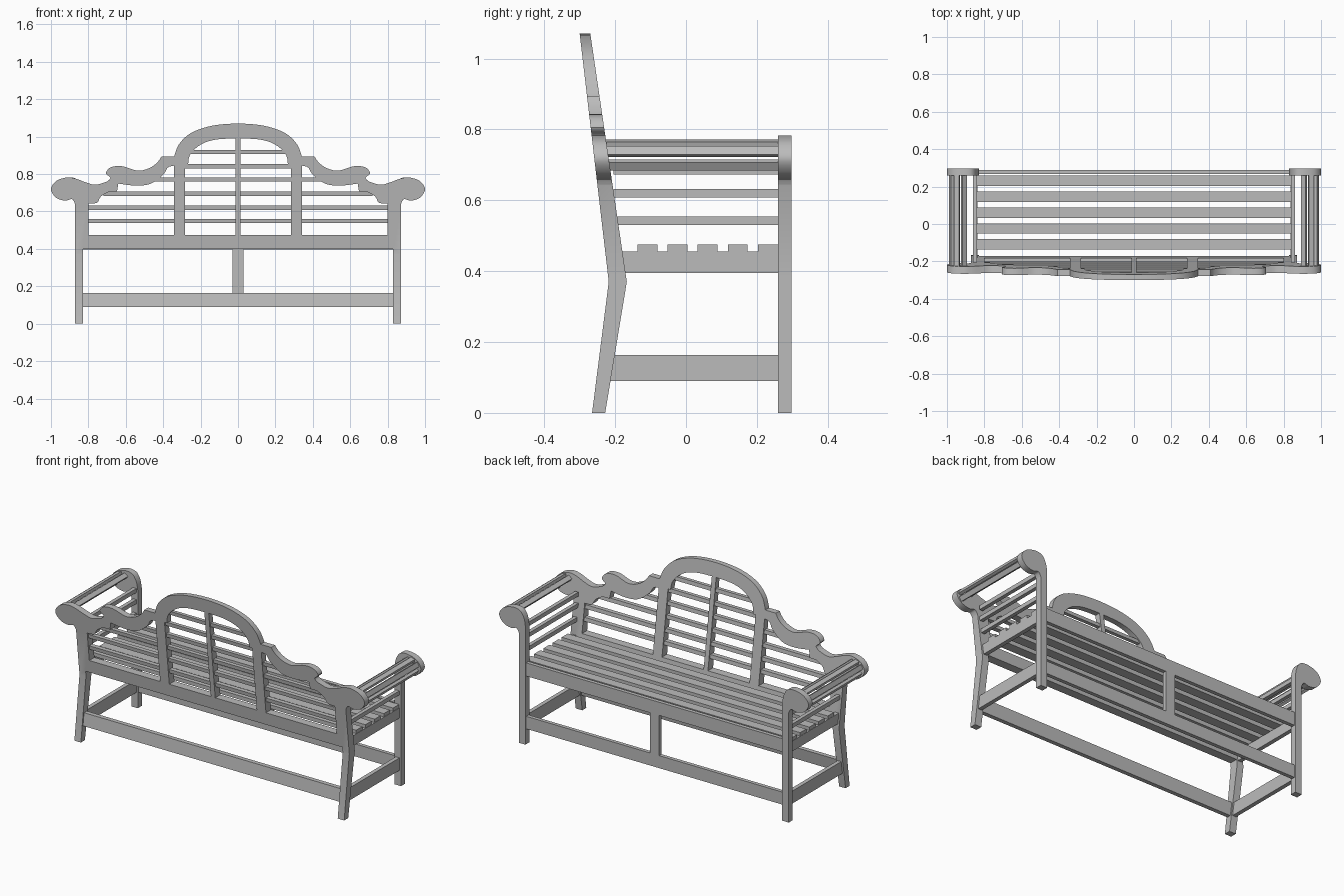
import bpy, bmesh, math
from mathutils import Matrix, Vector

cube = bpy.data.objects.get("Cube")
if cube:
    bpy.data.objects.remove(cube, do_unlink=True)

mat = bpy.data.materials.new("weathered grey wood")
mat.use_nodes = True
GREY = (0.5, 0.5, 0.5, 1)
mat.diffuse_color = GREY
mat.node_tree.nodes["Principled BSDF"].inputs["Base Color"].default_value = GREY

KNEE = 0.37   # height of the bend in the back legs
TOP = 1.07


def finish(name, bm, smooth=False):
    bmesh.ops.recalc_face_normals(bm, faces=bm.faces[:])
    mesh = bpy.data.meshes.new(name)
    bm.to_mesh(mesh)
    bm.free()
    mesh.materials.append(mat)
    obj = bpy.data.objects.new(name, mesh)
    bpy.context.collection.objects.link(obj)
    if smooth:
        bpy.ops.object.select_all(action='DESELECT')
        obj.select_set(True)
        bpy.context.view_layer.objects.active = obj
        bpy.ops.object.shade_smooth_by_angle(angle=math.radians(35))


def box(name, x0, x1, y0, y1, z0, z1, tilt=0):
    bm = bmesh.new()
    centre = Vector((x0 + x1, y0 + y1, z0 + z1)) / 2
    size = Matrix.Diagonal((x1 - x0, y1 - y0, z1 - z0, 1))
    bmesh.ops.create_cube(bm, size=1, matrix=Matrix.Translation(centre)
                          @ Matrix.Rotation(tilt, 4, 'Y') @ size)
    finish(name, bm)


def spline(pts, steps=5):
    """Smooth run through the points."""
    out = []
    for i in range(len(pts) - 1):
        p0, p1, p2, p3 = [Vector(pts[min(max(k, 0), len(pts) - 1)])
                          for k in range(i - 1, i + 3)]
        for s in range(steps):
            t = s / steps
            v = (p1 * 2 + (p2 - p0) * t + (p0 * 2 - p1 * 5 + p2 * 4 - p3) * t ** 2
                 + (p1 * 3 - p0 - p2 * 3 + p3) * t ** 3) / 2
            out.append((v.x, v.y))
    return out + [tuple(pts[-1])]


def mirror(pts):
    return [(-x, z) for x, z in reversed(pts)]


def lean(z, foot, knee, top):
    if z < KNEE:
        return foot + (knee - foot) * z / KNEE
    return knee + (top - knee) * (z - KNEE) / (TOP - KNEE)


def back_y(t, z):
    """Depth inside the leaning back: t runs from rear (0) to seat side (1)."""
    rear = lean(z, -0.265, -0.218, -0.30)
    return rear + t * (lean(z, -0.228, -0.167, -0.27) - rear)


def straight_y(t, z):
    return 0.26 + t * 0.037


def plate(name, outline, depth=back_y, t0=0, t1=1, smooth=True):
    """Front-view outline extruded, then fitted to a depth rule."""
    bm = bmesh.new()
    face = bm.faces.new([bm.verts.new((x, t0, z)) for x, z in outline])
    grown = bmesh.ops.extrude_face_region(bm, geom=[face], use_keep_orig=True)
    for v in grown["geom"]:
        if isinstance(v, bmesh.types.BMVert):
            v.co.y = t1
    bmesh.ops.bisect_plane(bm, geom=bm.verts[:] + bm.edges[:] + bm.faces[:],
                           plane_co=(0, 0, KNEE), plane_no=(0, 0, 1))
    for v in bm.verts:
        v.co.y = depth(v.co.y, v.co.z)
    finish(name, bm, smooth)


def back_bar(name, x0, x1, z0, z1, t0=0.2, t1=0.8):
    plate(name, [(x0, z0), (x1, z0), (x1, z1), (x0, z1)], back_y, t0, t1, False)


# Outlines of the carved parts, on the +x side
scroll = [(.872, .642), (.888, .666), (.925, .658), (.973, .674), (1, .718),
          (.973, .762), (.915, .782), (.866, .775)]
shoulder = [(.81, .754), (.76, .743), (.70, .76)]
curl = [(.70, .76), (.682, .78), (.706, .805), (.68, .836), (.62, .842),
        (.535, .818), (.47, .834), (.43, .864), (.41, .893)]
wing_under = [(.342, .845), (.375, .835), (.40, .797), (.465, .749),
              (.545, .738), (.64, .749)]
wing_foot = [(.69, .706), (.733, .68), (.754, .647), (.80, .642)]
leg = [(.83, 0), (.872, 0)]

side = (leg + spline(scroll + shoulder) + spline(curl)[1:] + [(.342, .893)]
        + spline(wing_under) + [(.647, .706)] + spline(wing_foot)
        + [(.80, .40), (.83, .40)])
front = leg + spline(scroll + [(.84, .738), (.83, .69)])

plate("back_leg_and_wing_left", side)
plate("back_leg_and_wing_right", mirror(side))
plate("front_leg_left", front, straight_y)
plate("front_leg_right", mirror(front), straight_y)

# Central arch with its two posts
outer = spline([(.342, .893), (.315, .96), (.25, 1.02), (.14, 1.058), (0, 1.07),
                (-.14, 1.058), (-.25, 1.02), (-.315, .96), (-.342, .893)])
inner = spline([(-.267, .852), (-.255, .905), (-.20, .957), (-.12, .984), (0, .99),
                (.12, .984), (.20, .957), (.255, .905), (.267, .852)])
plate("back_arch", [(.342, .46)] + outer + [(-.342, .46), (-.283, .46), (-.283, .852)]
      + inner + [(.283, .852), (.283, .46)])
back_bar("back_centre_post", -.014, .014, .46, 1.0, 0, 1)
back_bar("back_bottom_rail", -.81, .81, .40, .474, 0, 1)

# Back slats: height, centre half-width, outer end of the wing slat
rows = [(.917, .25, 0), (.842, .29, 0), (.77, .29, .45),
        (.695, .29, .72), (.62, .29, .81), (.55, .29, .81)]
for z, half, end in rows:
    back_bar("back_slat", -half, half, z - .011, z + .011)
    if end:
        back_bar("wing_slat_left", .335, end, z - .011, z + .011)
        back_bar("wing_slat_right", -end, -.335, z - .011, z + .011)

# Seat
for i in range(5):
    y = -.137 + i * .085
    box("seat_slat", -.86, .86, y, y + .056, .453, .475)
box("seat_front_rail", -.84, .84, .268, .29, .398, .475)

# Lower frame
box("front_stretcher", -.84, .84, .268, .29, .09, .163)
box("front_centre_post", -.03, .03, .268, .29, .16, .40)
back_bar("back_stretcher", -.84, .84, .09, .163, .2, .8)

# Side rails and arm bars, mirrored
for s, word in ((1, "left"), (-1, "right")):
    def side_box(name, xc, w, y0, z0, z1, tilt=0):
        box(name + "_" + word, s * xc - w / 2, s * xc + w / 2, y0, .265, z0, z1, s * tilt)

    side_box("seat_side_rail", .85, .024, -.185, .395, .455)
    side_box("side_stretcher", .85, .024, -.22, .09, .163)
    for z in (.542, .62, .685):
        side_box("arm_side_bar", .85, .022, -.205, z - .012, z + .012)
    # bars rolled around the scroll
    for deg in (125, 75, 25, -30):
        a = math.radians(deg)
        x, z = .935 + .045 * math.cos(a), .72 + .042 * math.sin(a)
        side_box("arm_scroll_bar", x, .027, -.228, z - .008, z + .008,
                 math.pi / 2 - a)
